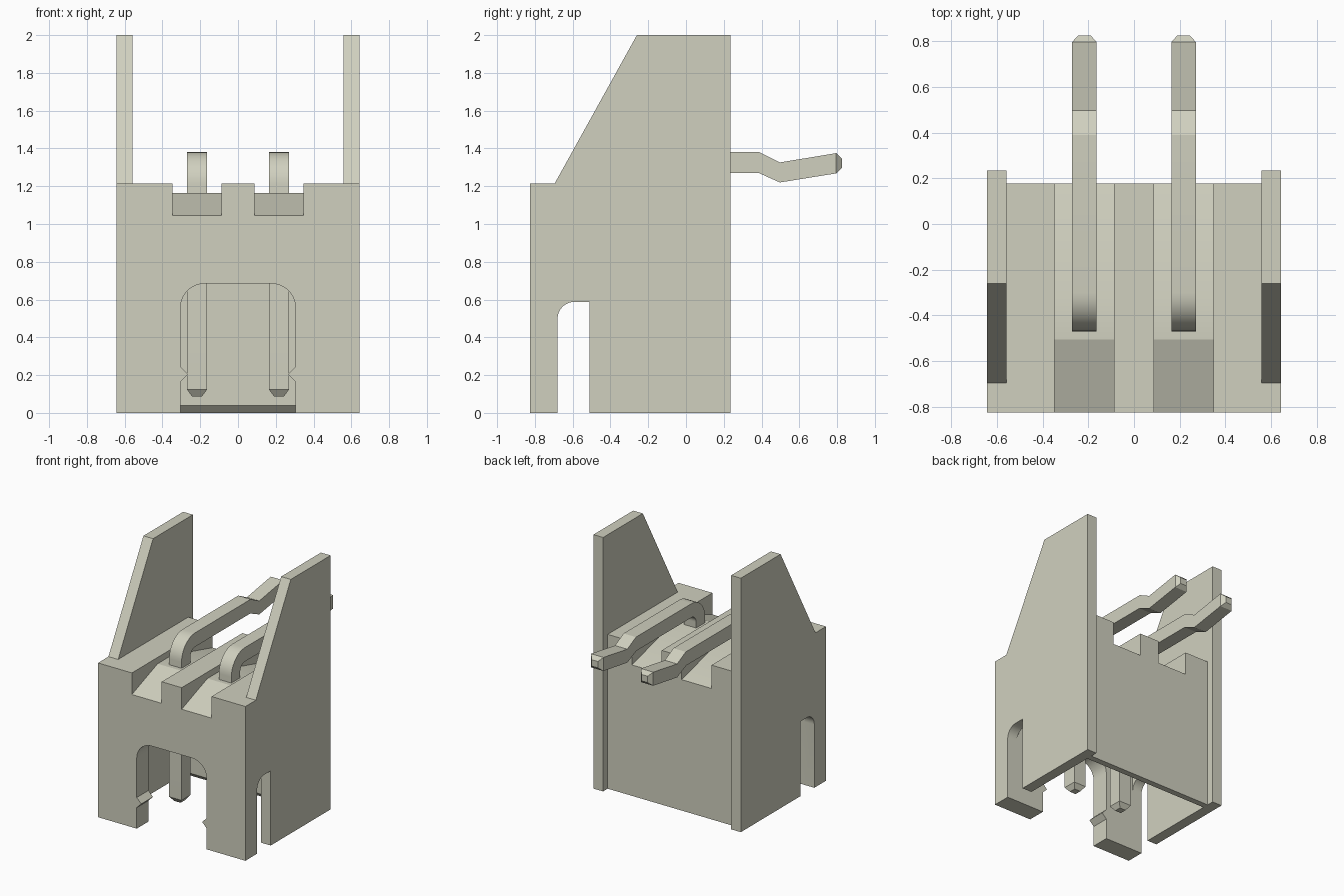
import bpy, bmesh, math

cube = bpy.data.objects.get("Cube")
if cube:
    bpy.data.objects.remove(cube, do_unlink=True)

mat = bpy.data.materials.new("pale_stone")
mat.use_nodes = True
COLOUR = (0.63, 0.63, 0.52, 1)
mat.diffuse_color = COLOUR
mat.node_tree.nodes["Principled BSDF"].inputs["Base Color"].default_value = COLOUR


def finish(name, bm):
    bmesh.ops.recalc_face_normals(bm, faces=bm.faces)
    me = bpy.data.meshes.new(name)
    bm.to_mesh(me)
    bm.free()
    me.materials.append(mat)
    ob = bpy.data.objects.new(name, me)
    bpy.context.collection.objects.link(ob)
    return ob


def extrude(name, profile, axis, a, b):
    """Extrude a 2D profile along x (points are y, z) or y (points are x, z)."""
    bm = bmesh.new()
    at = (lambda p, t: (t, p[0], p[1])) if axis == "x" else (lambda p, t: (p[0], t, p[1]))
    face = bm.faces.new([bm.verts.new(at(p, a)) for p in profile])
    shift = (b - a, 0, 0) if axis == "x" else (0, b - a, 0)
    new = bmesh.ops.extrude_face_region(bm, geom=[face])["geom"]
    bmesh.ops.translate(bm, vec=shift, verts=[v for v in new if isinstance(v, bmesh.types.BMVert)])
    return finish(name, bm)


def rect(a0, a1, z0, z1):
    return [(a0, z0), (a1, z0), (a1, z1), (a0, z1)]


def arc(cx, cz, r, start, end, n=9):
    return [(cx + r * math.cos(math.radians(start + (end - start) * i / n)),
             cz + r * math.sin(math.radians(start + (end - start) * i / n))) for i in range(n + 1)]


def select_only(ob):
    bpy.ops.object.select_all(action="DESELECT")
    ob.select_set(True)
    bpy.context.view_layer.objects.active = ob


def cut(ob, cutter):
    cutter.hide_render = True
    mod = ob.modifiers.new("cut", "BOOLEAN")
    mod.operation = "DIFFERENCE"
    mod.solver = "EXACT"
    mod.object = cutter
    select_only(ob)
    bpy.ops.object.modifier_apply(modifier=mod.name)
    bpy.data.objects.remove(cutter, do_unlink=True)


W, INNER = 0.642, 0.558           # outer and inner half widths
FRONT, BACK = -0.825, 0.235       # depth of the side walls
TOP = 1.215                       # height of the block between the walls

# Housing: full side outline, then hollowed and cut
housing = extrude("housing", [(FRONT, 0), (BACK, 0), (BACK, 2), (-0.26, 2), (-0.695, TOP), (FRONT, TOP)],
                  "x", -W, W)
cut(housing, extrude("gap_above", rect(-1, 0.5, TOP, 2.2), "x", -INNER, INNER))
cut(housing, extrude("gap_behind", rect(0.178, 0.5, -0.1, 2.2), "x", -INNER, INNER))

# Socket cavity, with a chamfered mouth along the back
CEIL = 0.75
cut(housing, extrude("cavity", [(-0.68, -0.1), (0.13, -0.1), (0.13, 0), (0.09, 0.04), (0.09, CEIL), (-0.68, CEIL)],
                     "x", -INNER, INNER))

# Front arch with a small pointed catch on each leg
half = [(0.305, -0.1), (0.305, 0.165), (0.265, 0.205), (0.305, 0.245)] + arc(0.175, 0.555, 0.13, 0, 90)
arch = half + [(-x, z) for x, z in reversed(half)]
cut(housing, extrude("arch", arch, "y", -1, -0.6))

# Slot through both sides, rounded at its upper front corner
slot = [(-0.51, -0.1), (-0.51, 0.588)] + arc(-0.59, 0.498, 0.09, 90, 180) + [(-0.68, -0.1)]
cut(housing, extrude("slot", slot, "x", -1, 1))

# Two top grooves with floors falling to the front and back
groove = [(-0.905, 1.015), (-0.505, 1.165), (-0.33, 1.165), (0.25, 1.012), (0.25, 1.4), (-0.905, 1.4)]
for s in (-1, 1):
    x0, x1 = sorted((s * 0.087, s * 0.347))
    cut(housing, extrude("groove", groove, "x", x0, x1))


# Bent contact pins: cross-sections (outer point, inner point, half width) along the path
sections = [((-0.442, 0.088), (-0.388, 0.088), 0.027), ((-0.47, 0.125), (-0.36, 0.125), 0.054)]
sections += [(o, i, 0.054) for o, i in zip(arc(-0.30, 1.21, 0.17, 180, 90), arc(-0.30, 1.21, 0.06, 180, 90))]
sections += [((0.39, 1.38), (0.385, 1.27), 0.054), ((0.497, 1.326), (0.497, 1.22), 0.054),
             ((0.795, 1.375), (0.795, 1.268), 0.054), ((0.825, 1.347), (0.825, 1.297), 0.027)]


def pin(name, cx):
    bm = bmesh.new()
    rings = [[bm.verts.new((cx + dx, p[0], p[1])) for p, dx in ((o, -h), (o, h), (i, h), (i, -h))]
             for o, i, h in sections]
    for a, b in zip(rings, rings[1:]):
        for k in range(4):
            bm.faces.new((a[k], a[(k + 1) % 4], b[(k + 1) % 4], b[k]))
    bm.faces.new(rings[0])
    bm.faces.new(rings[-1])
    return finish(name, bm)


parts = [housing, pin("right_pin", -0.217), pin("left_pin", 0.217)]
for ob in parts:
    select_only(ob)
    bpy.ops.object.shade_smooth_by_angle(angle=math.radians(16))
